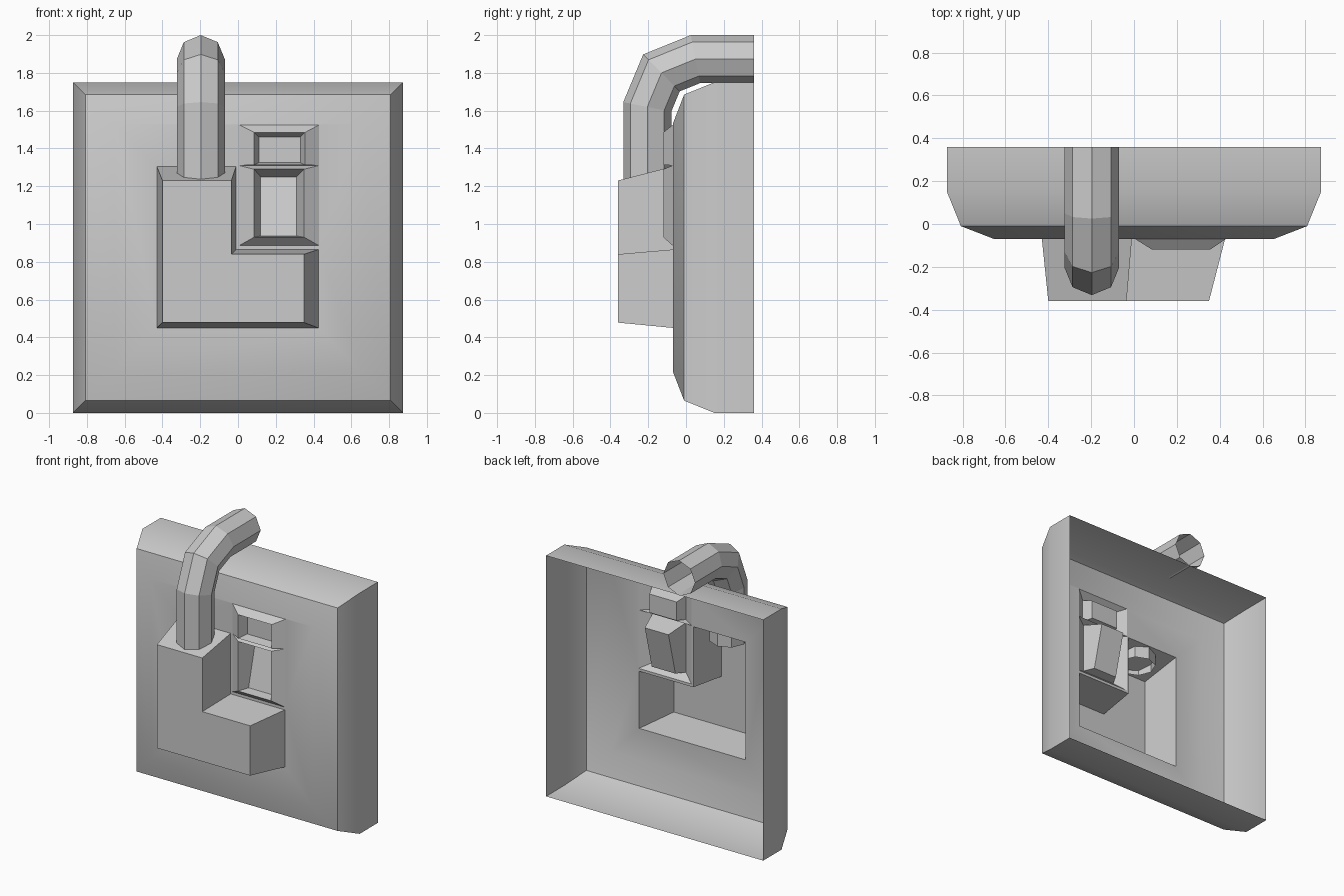
import bpy, bmesh, math
from mathutils import Vector

if "Cube" in bpy.data.objects:
    bpy.data.objects.remove(bpy.data.objects["Cube"])


def finish(bm, name, smooth=False):
    bmesh.ops.remove_doubles(bm, verts=bm.verts, dist=0.0005)
    bmesh.ops.recalc_face_normals(bm, faces=bm.faces)
    me = bpy.data.meshes.new(name)
    bm.to_mesh(me)
    bm.free()
    if smooth:
        me.shade_smooth()
        me.set_sharp_from_angle(angle=math.radians(30))
    ob = bpy.data.objects.new(name, me)
    bpy.context.collection.objects.link(ob)
    return ob


def skin(bm, loops, cap=False):
    """Bridge successive closed loops of points; optionally cap the last."""
    rings = [[bm.verts.new(p) for p in loop] for loop in loops]
    for a, b in zip(rings, rings[1:]):
        n = len(a)
        for i in range(n):
            bm.faces.new((a[i], a[(i + 1) % n], b[(i + 1) % n], b[i]))
    if cap:
        bm.faces.new(rings[-1])
    return rings


def rect(x0, x1, z0, z1, y, y_top=None):
    yt = y if y_top is None else y_top
    return [(x0, y, z0), (x1, y, z0), (x1, yt, z1), (x0, yt, z1)]


def ell(left, right, bottom, step, inner, top, y):
    return [(x, y, z) for x, z in ((left, bottom), (right, bottom), (right, step),
                                   (inner, step), (inner, top), (left, top))]


FRONT = -0.07
body_base = ell(-0.43, 0.425, 0.45, 0.865, -0.01, 1.305, FRONT)
body_face = ell(-0.40, 0.35, 0.478, 0.84, -0.035, 1.23, -0.36)

# Back plate: bevelled shell, open behind, with holes for the body and latch
bm = bmesh.new()
profile = [(0, 0.36), (0, 0.15), (0.065, -0.01), (0.22, FRONT)]
rings = skin(bm, [rect(-0.873 + d, 0.873 - d, d, 1.75 - d, y) for d, y in profile])
edges = []
holes = [[bm.verts.new(p) for p in body_base],
         [bm.verts.new(p) for p in rect(0.005, 0.43, 0.885, 1.525, FRONT)]]
for h in holes:
    edges += [bm.edges.new((h[i], h[(i + 1) % len(h)])) for i in range(len(h))]
r = rings[-1]
edges += [bm.edges.get((r[i], r[(i + 1) % 4])) for i in range(4)]
bmesh.ops.triangle_fill(bm, edges=edges, use_beauty=True, normal=(0, -1, 0))
finish(bm, "back_plate", smooth=True)

# L-shaped hollow lock body
bm = bmesh.new()
skin(bm, [body_base, body_face], cap=True)
finish(bm, "lock_body")

# Latch frames: raised rims around sunken pockets
bm = bmesh.new()
skin(bm, [rect(0.005, 0.43, 0.885, 1.31, FRONT),
          rect(0.085, 0.35, 0.93, 1.29, -0.12),
          rect(0.12, 0.31, 0.937, 1.25, -0.05, 0.03)], cap=True)
finish(bm, "lower_latch")
bm = bmesh.new()
skin(bm, [rect(0.005, 0.43, 1.31, 1.525, FRONT),
          rect(0.085, 0.355, 1.313, 1.485, -0.12),
          rect(0.11, 0.33, 1.325, 1.46, -0.05)], cap=True)
finish(bm, "upper_latch")

# Shackle: eight-sided open tube with mitred bends
path = [Vector((-0.197, y, z)) for y, z in
        ((-0.205, 1.21), (-0.205, 1.62), (-0.13, 1.80), (0.05, 1.873), (0.36, 1.873))]
side = Vector((1, 0, 0))
loops = []
for i, p in enumerate(path):
    d_in = (p - path[max(i - 1, 0)]) if i else path[1] - p
    d_out = (path[i + 1] - p) if i + 1 < len(path) else d_in
    d_in, d_out = d_in.normalized(), d_out.normalized()
    up = side.cross((d_in + d_out).normalized()) / math.cos(d_in.angle(d_out) / 2)
    loops.append([p + 0.127 * (side * math.cos(a) + up * math.sin(a))
                  for a in (k * math.pi / 4 for k in range(8))])
bm = bmesh.new()
skin(bm, loops)
finish(bm, "shackle")
